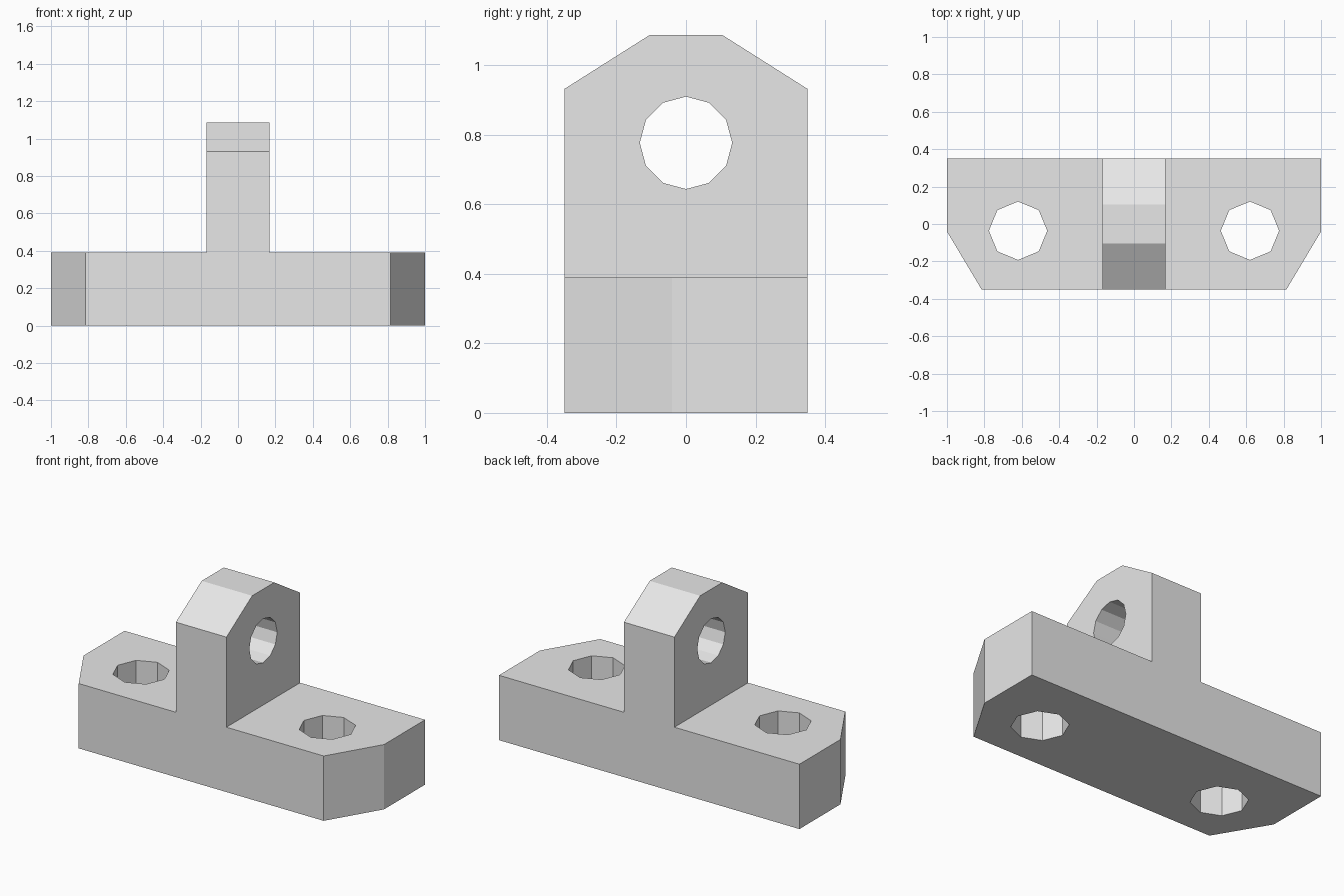
import bpy
import bmesh
from math import cos, sin, pi
from mathutils import Vector

default = bpy.data.objects.get("Cube")
if default:
    bpy.data.objects.remove(default, do_unlink=True)

# Single plain grey finish
grey = bpy.data.materials.new("light_grey")
grey.use_nodes = True
colour = (0.8, 0.8, 0.8, 1.0)
grey.diffuse_color = colour
grey.node_tree.nodes["Principled BSDF"].inputs["Base Color"].default_value = colour


def ring(u, v, radius, sides):
    """Regular polygon outline for a faceted bolt hole."""
    return [(u + radius * cos(2 * pi * i / sides), v + radius * sin(2 * pi * i / sides))
            for i in range(sides)]


def drilled_plate(name, loops, place, depth):
    """Fill an outline with holes, then extrude it into a solid plate."""
    bm = bmesh.new()
    edges = []
    for loop in loops:
        verts = [bm.verts.new(place(u, v)) for u, v in loop]
        edges += [bm.edges.new((a, b)) for a, b in zip(verts, verts[1:] + verts[:1])]
    bmesh.ops.triangle_fill(bm, edges=edges, use_beauty=True)
    result = bmesh.ops.extrude_face_region(bm, geom=bm.faces[:], use_keep_orig=True)
    moved = [g for g in result["geom"] if isinstance(g, bmesh.types.BMVert)]
    bmesh.ops.translate(bm, verts=moved, vec=Vector(depth))
    bmesh.ops.recalc_face_normals(bm, faces=bm.faces[:])
    mesh = bpy.data.meshes.new(name)
    bm.to_mesh(mesh)
    bm.free()
    mesh.materials.append(grey)
    obj = bpy.data.objects.new(name, mesh)
    bpy.context.collection.objects.link(obj)
    return obj


half_depth = 0.35
base_height = 0.39
lug_half = 0.168

# Base with two chamfered front corners and two octagonal bolt holes
base_outline = [(-1, half_depth), (-1, -0.04), (-0.815, -half_depth),
                (0.815, -half_depth), (1, -0.04), (1, half_depth)]
base_holes = [ring(side * 0.62, -0.036, 0.156, 8) for side in (-1, 1)]
drilled_plate("base_plate", [base_outline] + base_holes,
              lambda u, v: (u, v, 0), (0, 0, base_height))

# Upright lug with sloped shoulders and a twelve-sided pin hole
lug_outline = [(-half_depth, base_height), (half_depth, base_height), (half_depth, 0.932),
               (0.105, 1.087), (-0.105, 1.087), (-half_depth, 0.932)]
drilled_plate("upright_lug", [lug_outline, ring(0, 0.777, 0.133, 12)],
              lambda u, v: (-lug_half, u, v), (2 * lug_half, 0, 0))
